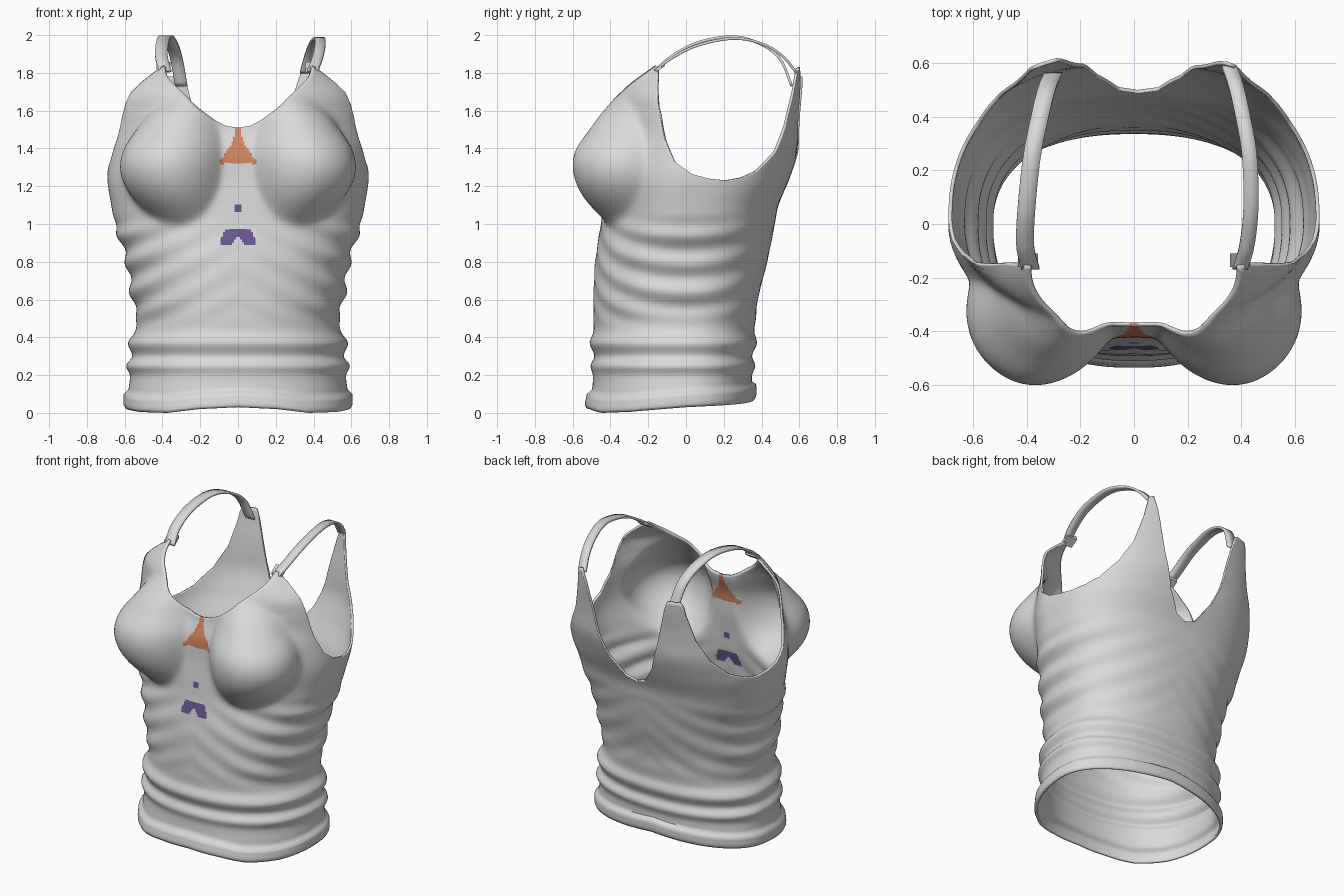
import bpy, bmesh, math
from mathutils import Vector

if "Cube" in bpy.data.objects:
    bpy.data.objects.remove(bpy.data.objects["Cube"])


def material(name, rgb):
    m = bpy.data.materials.new(name)
    m.diffuse_color = (*rgb, 1)
    m.use_nodes = True
    m.node_tree.nodes["Principled BSDF"].inputs["Base Color"].default_value = m.diffuse_color
    return m


GREY = material("grey_fabric", (0.7, 0.7, 0.7))
ORANGE = material("orange_patch", (0.64, 0.24, 0.12))
PURPLE = material("purple_patch", (0.14, 0.10, 0.29))

# body profile: height, half width, front depth, back depth
PROFILE = [
    (0.00, .585, .522, .345), (0.12, .580, .498, .350), (0.20, .572, .493, .350),
    (0.25, .592, .505, .367), (0.30, .560, .485, .350), (0.37, .582, .510, .375),
    (0.43, .545, .490, .362), (0.50, .535, .490, .370), (0.60, .560, .490, .380),
    (0.80, .590, .480, .430), (1.00, .650, .450, .470), (1.10, .670, .440, .490),
    (1.24, .690, .425, .550), (1.38, .675, .415, .600), (1.50, .660, .380, .610),
    (1.60, .650, .380, .620), (1.70, .615, .380, .635), (1.84, .450, .320, .650)]

# top edge height by angle from the front: neckline, armhole, back strap, back neckline
TOP = [(0, 1.51), (10, 1.52), (17.5, 1.55), (25, 1.6), (35, 1.67), (57.5, 1.785),
       (67.5, 1.84), (70, 1.83), (72.5, 1.785), (75, 1.70), (77.5, 1.57), (80, 1.45),
       (85, 1.33), (92.5, 1.265), (100, 1.24), (107.5, 1.23), (115, 1.245), (122.5, 1.28),
       (132.5, 1.38), (140, 1.52), (145, 1.69), (147.5, 1.82), (150, 1.83),
       (152.5, 1.74), (157.5, 1.46), (162.5, 1.27), (170, 1.15), (180, 1.12)]
BOTTOM = [(0, .03), (22, .02), (40, 0), (60, .005), (90, .03), (180, .075)]


def linear(table, t):
    for (a, u), (b, v) in zip(table, table[1:]):
        if t <= b:
            return u + (v - u) * max(0, t - a) / (b - a)
    return table[-1][1]


def smooth_profile(z):
    """Hermite interpolation of the body profile."""
    z = min(max(z, PROFILE[0][0]), PROFILE[-1][0])
    i = max(k for k in range(len(PROFILE) - 1) if PROFILE[k][0] <= z)

    def slope(k, c):
        p, q = PROFILE[max(k - 1, 0)], PROFILE[min(k + 1, len(PROFILE) - 1)]
        return (q[c] - p[c]) / (q[0] - p[0])
    p, q = PROFILE[i], PROFILE[i + 1]
    h = q[0] - p[0]
    t = (z - p[0]) / h
    return [(2*t**3 - 3*t*t + 1) * p[c] + (t**3 - 2*t*t + t) * h * slope(i, c)
            + (3*t*t - 2*t**3) * q[c] + (t**3 - t*t) * h * slope(i + 1, c)
            for c in (1, 2, 3)]


def step(a, b, t):
    t = min(max((t - a) / (b - a), 0), 1)
    return t * t * (3 - 2 * t)


def surface(deg, z, bottom):
    """Point of the garment surface at an angle from the front and a height."""
    ang, d = math.radians(deg), abs(deg)
    s, c = abs(math.sin(ang)), abs(math.cos(ang))
    a, front, back = smooth_profile(z)
    if d <= 90:
        b, n = front, 2.25 - 0.25 * step(0.8, 1.1, z)
    else:
        b, n = back, 2.25 + 0.35 * step(0.8, 1.2, z)
        a = 0.69 if z > 1.24 else a
    r = ((s / a) ** n + (c / b) ** n) ** (-1 / n)
    # bust cups, blended softly into the body
    w = 26 if d < 38 else 32.5
    h = 0.315 if z < 1.32 else 0.36
    u = 1 - ((d - 38) / w) ** 2 - ((z - 1.32) / h) ** 2
    r += 0.255 * 0.5 * (u + math.sqrt(u * u + 0.025))
    # draped folds around the waist
    window = step(0.42, 0.58, z) * (1 - step(0.92, 1.08, z))
    reach = (0.12 + 0.88 * s * s) * (1 - 0.5 * step(90, 130, d))
    r += 0.012 * window * reach * math.sin(math.tau * (z + 0.3 * s) / 0.15)
    # thicker hem band
    r += 0.024 * (1 - step(0.075, 0.09, z - bottom)) * (0.6 + 0.4 * step(0, 0.02, z - bottom))
    return Vector((r * math.sin(ang), -r * math.cos(ang), z))


def patch_colour(p):
    """Material slot of the painted front marks."""
    x, z = abs(p.x), p.z
    if p.y > 0:
        return 0
    if 1.32 < z and x < 0.018 + 0.08 * (max(0, 1.47 - z) / 0.14) ** 1.3:
        return 1
    if 1.07 < z < 1.105 and x < 0.02:
        return 2
    if 0.882 < z < 0.978 and x < 0.09 - 0.5 * max(0, z - 0.925) and x > 0.9 * (0.93 - z):
        return 2
    return 0


def finish(name, bm, mats, thickness, offset):
    me = bpy.data.meshes.new(name)
    bm.to_mesh(me)
    bm.free()
    for m in mats:
        me.materials.append(m)
    ob = bpy.data.objects.new(name, me)
    bpy.context.collection.objects.link(ob)
    bpy.context.view_layer.objects.active = ob
    ob.select_set(True)
    bpy.ops.object.shade_smooth_by_angle(angle=math.radians(50))
    ob.select_set(False)
    if thickness:
        mod = ob.modifiers.new("cloth_thickness", 'SOLIDIFY')
        mod.thickness, mod.offset = thickness, offset
    return ob


# garment body: columns around, rows from hem to the top edge
COLS, LOW, HIGH, MID = 288, 70, 40, 1.0
bm = bmesh.new()
grid = []
for i in range(COLS):
    deg = -180 + i * 360 / COLS
    bottom, top = linear(BOTTOM, abs(deg)), linear(TOP, abs(deg))
    if deg < -120:  # the left back strap base is lower and wider
        top = min(linear(TOP, max(abs(deg) - 3.5, min(abs(deg), 149))), 1.78)
    heights = [bottom + (MID - bottom) * j / LOW for j in range(LOW)]
    heights += [MID + (top - MID) * j / HIGH for j in range(HIGH + 1)]
    grid.append([bm.verts.new(surface(deg, z, bottom)) for z in heights])
for i in range(COLS):
    left, right = grid[i], grid[(i + 1) % COLS]
    for j in range(LOW + HIGH):
        f = bm.faces.new((left[j], right[j], right[j + 1], left[j + 1]))
        f.material_index = patch_colour(f.calc_center_median())
finish("tank_top_body", bm, [GREY, ORANGE, PURPLE], 0.014, -1)


def spline(points, per=6):
    """Catmull-Rom path through the points."""
    p = [Vector(q) for q in points]
    p = [2 * p[0] - p[1]] + p + [2 * p[-1] - p[-2]]
    out = []
    for k in range(1, len(p) - 2):
        for m in range(per):
            t = m / per
            out.append(0.5 * (2 * p[k] + (p[k+1] - p[k-1]) * t
                       + (2*p[k-1] - 5*p[k] + 4*p[k+1] - p[k+2]) * t * t
                       + (3*p[k] - p[k-1] - 3*p[k+1] + p[k+2]) * t**3))
    return out + [p[-2]]


# shoulder straps: flat ribbons from the front peak over to the back
def strap(name, points, width):
    bm = bmesh.new()
    rows = []
    for p in spline(points):
        rows.append([bm.verts.new(p + Vector((width * k, 0, 0))) for k in (-.5, 0, .5)])
    for a, b in zip(rows, rows[1:]):
        for k in range(2):
            bm.faces.new((a[k], a[k + 1], b[k + 1], b[k]))
    finish(name, bm, [GREY], 0.014, 0)


strap("right_strap", [(.395, -.165, 1.81), (.42, -.08, 1.875), (.435, .06, 1.945),
                      (.43, .25, 1.982), (.405, .40, 1.955), (.38, .51, 1.89),
                      (.355, .585, 1.80)], 0.056)
strap("left_strap", [(-.385, -.165, 1.81), (-.405, -.08, 1.885), (-.40, .06, 1.96),
                     (-.38, .25, 1.992), (-.35, .40, 1.95), (-.325, .50, 1.87),
                     (-.30, .56, 1.73)], 0.066)

# small fastening where each strap meets the front
for side, name in ((1, "right_strap_clasp"), (-1, "left_strap_clasp")):
    bm = bmesh.new()
    bmesh.ops.create_cube(bm, size=1)
    for v in bm.verts:
        v.co = Vector((side * 0.395 + v.co.x * 0.075, -0.135 + v.co.y * 0.05,
                       1.83 + v.co.z * 0.02 + v.co.y * 0.035))
    finish(name, bm, [GREY], 0, 0)
